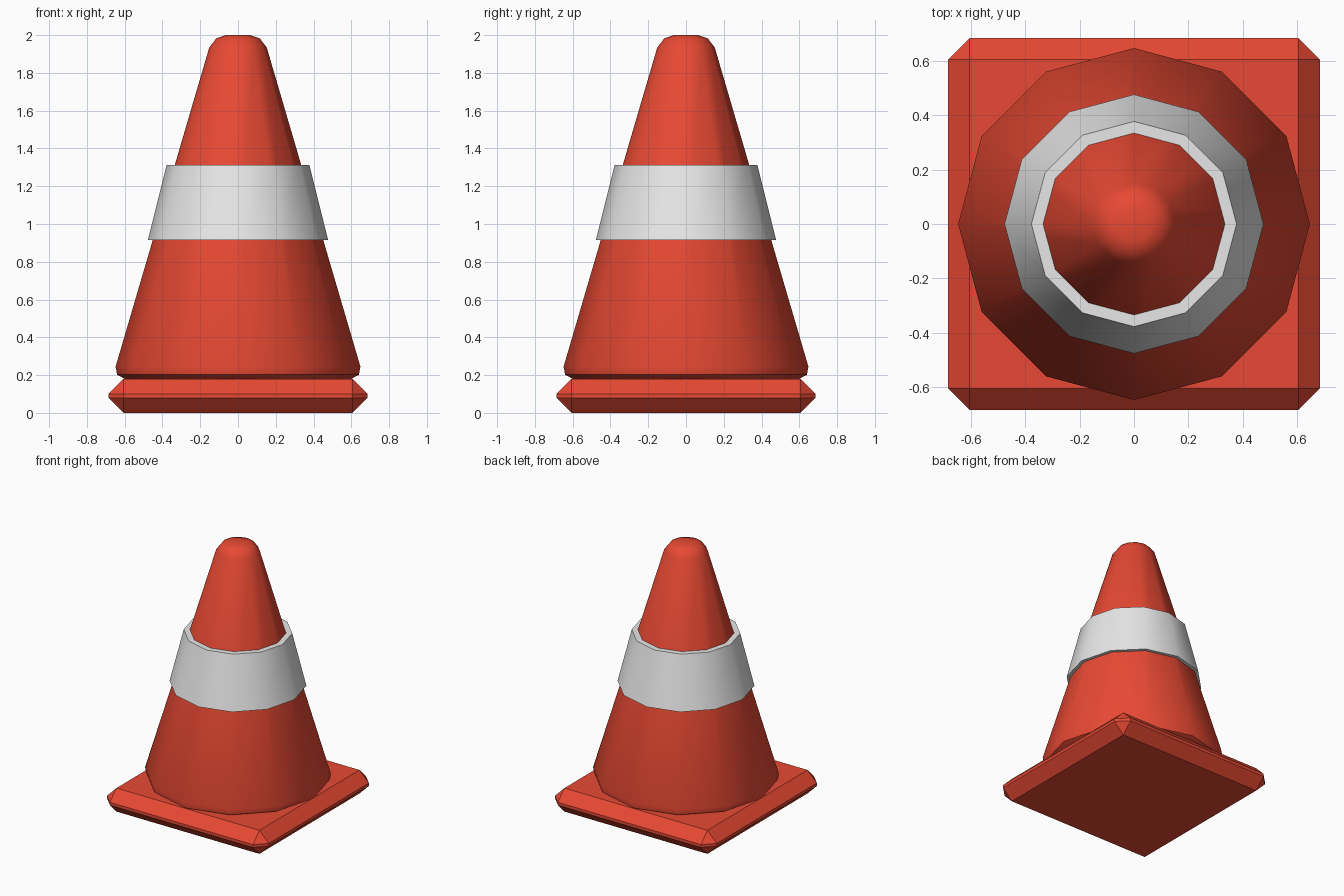
import bpy, bmesh, math

SIDES = 12

cube = bpy.data.objects.get("Cube")
if cube:
    bpy.data.objects.remove(cube, do_unlink=True)


def make_material(name, rgb):
    mat = bpy.data.materials.new(name)
    mat.use_nodes = True
    color = (*rgb, 1.0)
    mat.diffuse_color = color
    mat.node_tree.nodes["Principled BSDF"].inputs["Base Color"].default_value = color
    return mat


def add_object(name, bm, mat, smooth=False):
    bmesh.ops.recalc_face_normals(bm, faces=bm.faces[:])
    mesh = bpy.data.meshes.new(name)
    bm.to_mesh(mesh)
    bm.free()
    mesh.materials.append(mat)
    obj = bpy.data.objects.new(name, mesh)
    bpy.context.collection.objects.link(obj)
    if smooth:
        bpy.ops.object.select_all(action="DESELECT")
        obj.select_set(True)
        bpy.context.view_layer.objects.active = obj
        bpy.ops.object.shade_smooth_by_angle(angle=math.radians(40))
    return obj


def lathe(name, profile, mat, closed=False):
    """Spin (radius, height) points; cap the ends, or join them if closed."""
    bm = bmesh.new()
    rings = []
    for r, z in profile:
        angles = [math.tau * i / SIDES for i in range(SIDES)]
        rings.append([bm.verts.new((r * math.cos(a), r * math.sin(a), z)) for a in angles])
    pairs = list(zip(rings, rings[1:]))
    if closed:
        pairs.append((rings[-1], rings[0]))
    else:
        bm.faces.new(rings[0])
        bm.faces.new(rings[-1])
    for low, high in pairs:
        for i in range(SIDES):
            j = (i + 1) % SIDES
            bm.faces.new((low[i], low[j], high[j], high[i]))
    return add_object(name, bm, mat, smooth=True)


red = make_material("cone red", (0.8, 0.066, 0.033))
white = make_material("band white", (0.8, 0.8, 0.8))

# Square base with chamfered edges and corners
bm = bmesh.new()
bmesh.ops.create_cube(bm, size=1)
bmesh.ops.scale(bm, vec=(1.37, 1.37, 0.18), verts=bm.verts)
bmesh.ops.translate(bm, vec=(0, 0, 0.09), verts=bm.verts)
bmesh.ops.bevel(bm, geom=bm.edges[:], offset=0.079, segments=1,
                profile=0.5, affect="EDGES")
add_object("base", bm, red)

# Tapered body with rounded tip and lower lip
lathe("cone_body", [(0.59, 0.175), (0.64, 0.202), (0.648, 0.245),
                    (0.152, 1.935), (0.115, 1.983), (0.065, 2.0)], red)

# Raised band around the middle
lathe("reflective_band", [(0.452, 0.915), (0.477, 0.915),
                          (0.378, 1.312), (0.335, 1.312)], white, closed=True)
